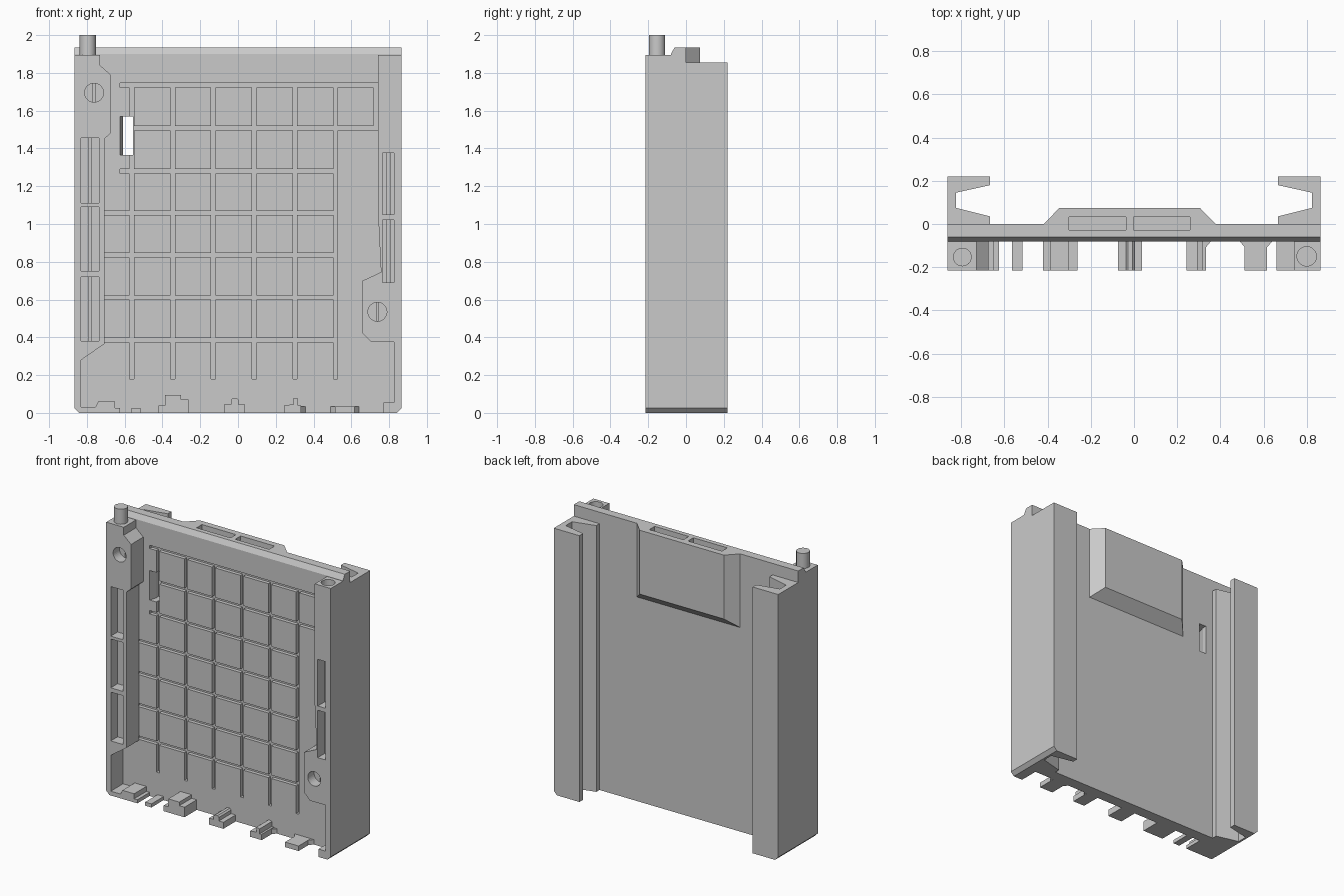
import bpy, bmesh, math
from mathutils import Vector

if "Cube" in bpy.data.objects:
    bpy.data.objects.remove(bpy.data.objects["Cube"])

grey = bpy.data.materials.new("light grey")
grey.diffuse_color = (0.59, 0.59, 0.59, 1)
grey.use_nodes = True
grey.node_tree.nodes["Principled BSDF"].inputs["Base Color"].default_value = grey.diffuse_color

FRONT, FACE, GROOVE = -0.215, -0.08, -0.055
JOIN = FACE + 0.002      # front parts sink slightly into the plate


def finish(name, bm):
    bmesh.ops.recalc_face_normals(bm, faces=bm.faces)
    me = bpy.data.meshes.new(name)
    bm.to_mesh(me)
    bm.free()
    ob = bpy.data.objects.new(name, me)
    me.materials.append(grey)
    bpy.context.collection.objects.link(ob)
    return ob


def prism(name, outline, axis, lo, hi):
    """Extrude a 2D outline along an axis (x: yz outline, y: xz, z: xy)."""
    place = {"x": lambda a, b, t: (t, a, b),
             "y": lambda a, b, t: (a, t, b),
             "z": lambda a, b, t: (a, b, t)}[axis]
    bm = bmesh.new()
    face = bm.faces.new([bm.verts.new(place(a, b, lo)) for a, b in outline])
    ext = bmesh.ops.extrude_face_region(bm, geom=[face])
    moved = [v for v in ext["geom"] if isinstance(v, bmesh.types.BMVert)]
    bmesh.ops.translate(bm, verts=moved, vec=Vector(place(0, 0, hi - lo)))
    return finish(name, bm)


def box(name, x0, x1, y0, y1, z0, z1):
    return prism(name, [(x0, z0), (x1, z0), (x1, z1), (x0, z1)], "y", y0, y1)


def disc(x, y, r, n=32):
    return [(x + r * math.cos(2 * math.pi * i / n),
             y + r * math.sin(2 * math.pi * i / n)) for i in range(n)]


def cut(target, cutters):
    for c in cutters:
        m = target.modifiers.new("cut", "BOOLEAN")
        m.operation, m.solver, m.object = "DIFFERENCE", "EXACT", c
        c.hide_render = True
        c.hide_set(True)


# corner wedges trimming the lower outer edges
wedges = [prism("corner_cutter",
                [(s * 0.84, 0), (s * 0.90, 0.06), (s * 0.90, -0.05), (s * 0.84, -0.05)],
                "y", -0.4, 0.4) for s in (-1, 1)]

# main plate with a bevelled top edge
plate = prism("back_plate", [(0, 0), (0, 1.935), (-0.06, 1.935), (FACE, 1.9), (FACE, 0)],
              "x", -0.865, 0.865)

# grid of grooves pressed into the plate's front face
RW = 0.0115
rows = [(1.735, -0.625, 0.745), (1.506, -0.56, 0.745), (1.28, -0.625, 0.522)]
rows += [(z, -0.72, 0.522) for z in (1.058, 0.834, 0.611, 0.384)]
grooves = [box("row_groove_cutter", a, b, -0.15, GROOVE, z - RW, z + RW) for z, a, b in rows]
grooves += [box("column_groove_cutter", x - RW, x + RW, -0.151, GROOVE + 0.0004, 0.18, 1.737)
            for x in (-0.562, -0.346, -0.131, 0.086, 0.302, 0.516)]
grooves.append(box("end_groove_cutter", 0.717, 0.746, -0.151, GROOVE + 0.0004, 1.505, 1.737))

# window through the plate, its left wall slanted
window = prism("window_cutter", [(-0.555, -0.2), (-0.655, -0.2), (-0.625, FACE),
                                 (-0.61, -0.03), (-0.61, 0.2), (-0.555, 0.2)], "z", 1.365, 1.57)
cut(plate, grooves + [window] + wedges)

# raised panel on the back, sloped on three sides
bm = bmesh.new()
base = [bm.verts.new(p) for p in ((-0.42, -0.002, 1.935), (0.38, -0.002, 1.935),
                                  (0.38, -0.002, 1.42), (-0.42, -0.002, 1.42))]
top = [bm.verts.new(p) for p in ((-0.345, 0.075, 1.935), (0.305, 0.075, 1.935),
                                 (0.305, 0.075, 1.49), (-0.345, 0.075, 1.49))]
bm.faces.new(base)
bm.faces.new(top)
for i in range(4):
    j = (i + 1) % 4
    bm.faces.new((base[i], base[j], top[j], top[i]))
panel = finish("rear_panel", bm)
slots = [box("slot_cutter", a, a + 0.262, -0.027, 0.032, 1.87, 2.0) for a in (-0.300, -0.002)]
cut(panel, slots)
cut(plate, slots)

# C-shaped guide channels on the back
for s, side in ((-1, "left"), (1, "right")):
    c = prism(side + "_guide_channel",
              [(s * x, y) for x, y in ((0.865, -0.002), (0.865, 0.22), (0.667, 0.22),
                                       (0.667, 0.18), (0.825, 0.145), (0.825, 0.075),
                                       (0.667, 0.035), (0.667, -0.002))], "z", 0, 1.855)
    cut(c, wedges)

# front rails
left = prism("left_rail", [(-0.865, 0), (-0.75, 0), (-0.75, 0.03), (-0.83, 0.03),
                           (-0.83, 0.28), (-0.708, 0.365), (-0.708, 1.45), (-0.674, 1.48),
                           (-0.674, 1.79), (-0.73, 1.84), (-0.73, 1.895), (-0.865, 1.895)],
             "y", FRONT, JOIN)
right = prism("right_rail", [(0.865, 0), (0.77, 0), (0.77, 0.055), (0.825, 0.055),
                             (0.825, 0.375), (0.705, 0.375), (0.66, 0.42), (0.66, 0.70),
                             (0.757, 0.745), (0.742, 1.05), (0.742, 1.895), (0.865, 1.895)],
              "y", FRONT, JOIN)
pockets_l = [(-0.83, -0.735, 0.38, 0.72), (-0.83, -0.735, 0.75, 1.09), (-0.83, -0.735, 1.11, 1.455)]
pockets_r = [(0.765, 0.825, 0.69, 1.02), (0.765, 0.825, 1.05, 1.375)]
for rail, pockets, (hx, hz), mid_x in ((left, pockets_l, (-0.762, 1.695), -0.783),
                                       (right, pockets_r, (0.738, 0.535), 0.797)):
    # shallow pockets and a screw hole, each with a narrow slot in its floor
    cutters = [box("pocket_cutter", a, b, -0.3, -0.14, c, d) for a, b, c, d in pockets]
    cutters += [box("pocket_slot_cutter", mid_x - 0.007, mid_x + 0.007, -0.3, -0.12, c, d)
                for a, b, c, d in pockets]
    cutters.append(prism("screw_hole_cutter", disc(hx, hz, 0.05), "y", -0.3, -0.145))
    cutters.append(box("screw_slot_cutter", hx - 0.006, hx + 0.006, -0.16, -0.125,
                       hz - 0.049, hz + 0.049))
    cut(rail, cutters + wedges)

# locating peg on the left, matching socket on the right
peg = prism("locating_peg", disc(-0.795, -0.153, 0.043), "z", 1.893, 2.0)
cut(right, [prism("socket_cutter", disc(0.80, -0.15, 0.045), "z", 1.78, 2.1)])

# stepped tabs along the bottom edge
tabs = {
    "corner_tab": [(-0.755, 0), (-0.625, 0), (-0.625, 0.025), (-0.65, 0.025),
                   (-0.65, 0.06), (-0.74, 0.06), (-0.755, 0.03)],
    "small_tab": [(-0.565, 0), (-0.517, 0), (-0.517, 0.025), (-0.565, 0.025)],
    "tall_tab": [(-0.422, 0), (-0.262, 0), (-0.262, 0.07), (-0.302, 0.07), (-0.302, 0.095),
                 (-0.387, 0.095), (-0.387, 0.04), (-0.422, 0.04)],
    "middle_tab": [(-0.073, 0), (0.038, 0), (0.038, 0.045), (0.003, 0.045), (0.003, 0.07),
                   (-0.007, 0.08), (-0.027, 0.08), (-0.037, 0.07), (-0.037, 0.045), (-0.073, 0.045)],
    "ridge_tab": [(0.243, 0), (0.333, 0), (0.333, 0.04), (0.318, 0.04), (0.318, 0.075),
                  (0.293, 0.08), (0.293, 0.045), (0.243, 0.04)],
    "flat_tab": [(0.513, 0), (0.617, 0), (0.617, 0.035), (0.513, 0.035)],
}
for name, outline in tabs.items():
    prism(name, outline, "y", FRONT, JOIN)
# flared roots of the right-hand tabs
for a, b, da, db in ((0.243, 0.333, 0, 0.025), (0.513, 0.617, 0.025, 0.025)):
    prism("tab_root", [(a - da, JOIN), (a, -0.108), (b, -0.108), (b + db, JOIN)],
          "z", 0.0005, 0.0345)

# smooth round parts, keep edges sharp
for ob in (peg, left, right):
    bpy.context.view_layer.objects.active = ob
    bpy.ops.object.select_all(action="DESELECT")
    ob.select_set(True)
    bpy.ops.object.shade_smooth_by_angle(angle=math.radians(30))
